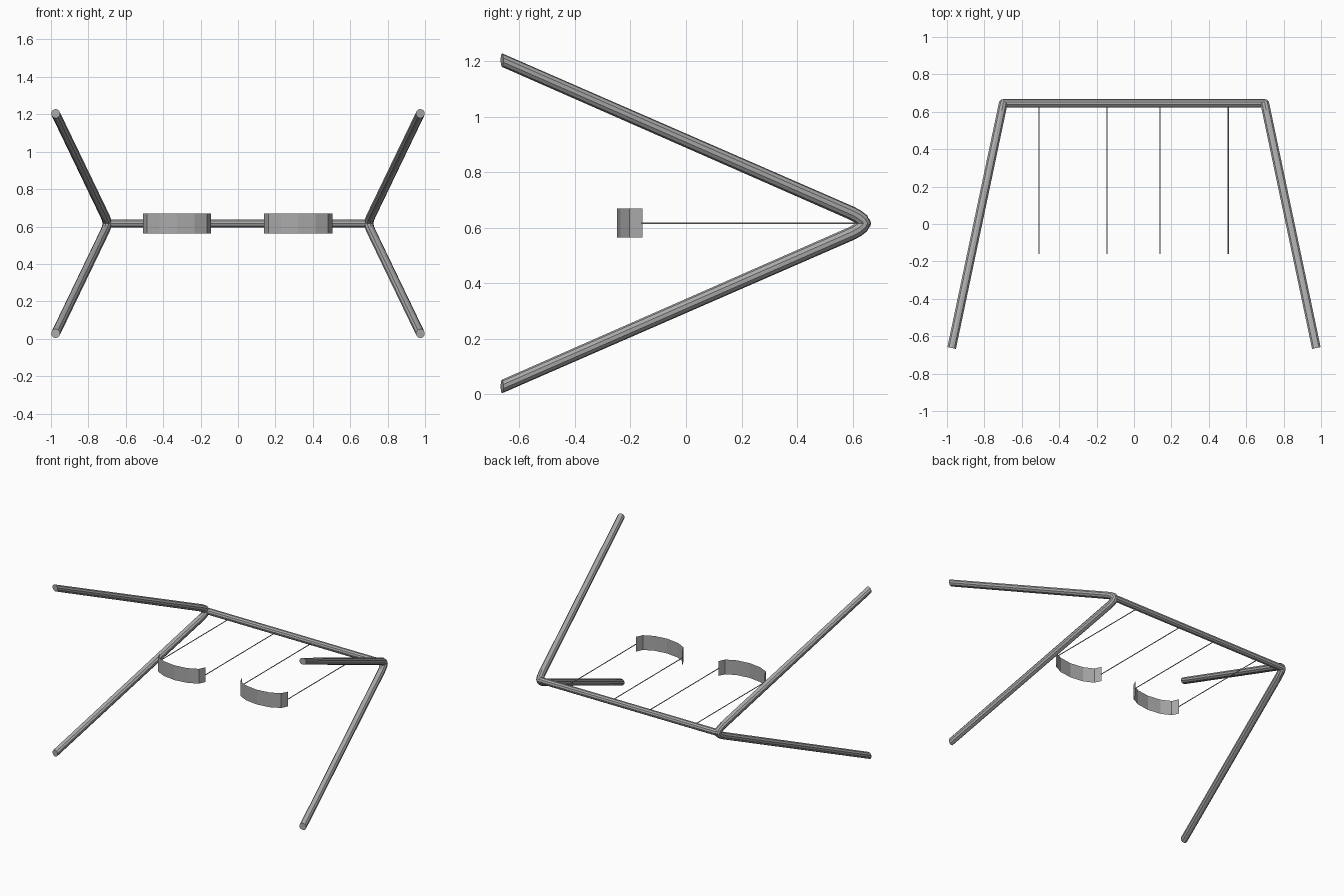
import bpy, bmesh, math
from mathutils import Vector

if "Cube" in bpy.data.objects:
    bpy.data.objects.remove(bpy.data.objects["Cube"])

grey = bpy.data.materials.new("steel grey")
grey.diffuse_color = (0.4, 0.4, 0.4, 1)
grey.use_nodes = True
grey.node_tree.nodes["Principled BSDF"].inputs["Base Color"].default_value = grey.diffuse_color
MID = 0.616  # height of the crossbar


def finish(name, bm):
    bmesh.ops.recalc_face_normals(bm, faces=bm.faces)
    me = bpy.data.meshes.new(name)
    bm.to_mesh(me)
    bm.free()
    me.materials.append(grey)
    ob = bpy.data.objects.new(name, me)
    bpy.context.collection.objects.link(ob)
    return ob


def tube(name, pts, radius, sides, side_axis, end_normals=None):
    """Sweep a polygon along a path; end_normals sets the cut of both ends."""
    pts = [Vector(p) for p in pts]
    bm = bmesh.new()
    rings = []
    for i, p in enumerate(pts):
        a, b = pts[max(i - 1, 0)], pts[min(i + 1, len(pts) - 1)]
        if 0 < i < len(pts) - 1:
            t = (p - a).normalized() + (b - p).normalized()
        else:
            t = b - a
            if end_normals:
                t = Vector(end_normals[0 if i == 0 else 1])
        t.normalize()
        u = Vector(side_axis)
        u = (u - t * u.dot(t)).normalized()
        v = t.cross(u)
        rings.append([bm.verts.new(p + radius * (u * math.cos(k) + v * math.sin(k)))
                      for k in [2 * math.pi * (j + 0.5) / sides for j in range(sides)]])
    for r, s in zip(rings, rings[1:]):
        for j in range(sides):
            k = (j + 1) % sides
            bm.faces.new((r[j], r[k], s[k], s[j]))
    bm.faces.new(rings[0])
    bm.faces.new(rings[-1])
    return finish(name, bm)


# Bent leg frames: (y, height offset) of one half, mirrored about the bar
half = [(-0.663, -0.588), (0.596, -0.037), (0.618, -0.025), (0.635, -0.012)]
profile = half + [(0.642, 0.0)] + [(y, -h) for y, h in reversed(half)]
for side, label in ((-1, "left"), (1, "right")):
    path = [(side * (0.975 - 0.275 * (y + 0.663) / 1.305), y, MID + h) for y, h in profile]
    out = Vector((side * 0.207, -0.978, 0))
    tube(label + "_leg_frame", path, 0.0245, 10, (0.978, side * 0.207, 0), (-out, out))

# Crossbar
tube("crossbar", [(-0.70, 0.645, MID), (0.70, 0.645, MID)], 0.0225, 10, (0, 0, 1))

# Swings: two hanging cords and a sagging strap seat
strap = [(-0.182, -0.157), (-0.160, -0.203), (-0.093, -0.236), (0, -0.249),
         (0.093, -0.236), (0.160, -0.203), (0.182, -0.157)]
for cx, label in ((-0.326, "left"), (0.322, "right")):
    for s, part in ((-1, "outer_a"), (1, "outer_b")):
        x = cx + s * 0.182
        tube(f"{label}_cord_{part[-1]}", [(x, -0.16, MID), (x, 0.64, MID)], 0.003, 6, (0, 0, 1))
    bm = bmesh.new()
    cols = [[bm.verts.new((cx + x, y, MID + h)) for h in (-0.052, 0.053)] for x, y in strap]
    for a, b in zip(cols, cols[1:]):
        bm.faces.new((a[0], b[0], b[1], a[1]))
    finish(label + "_seat", bm)
